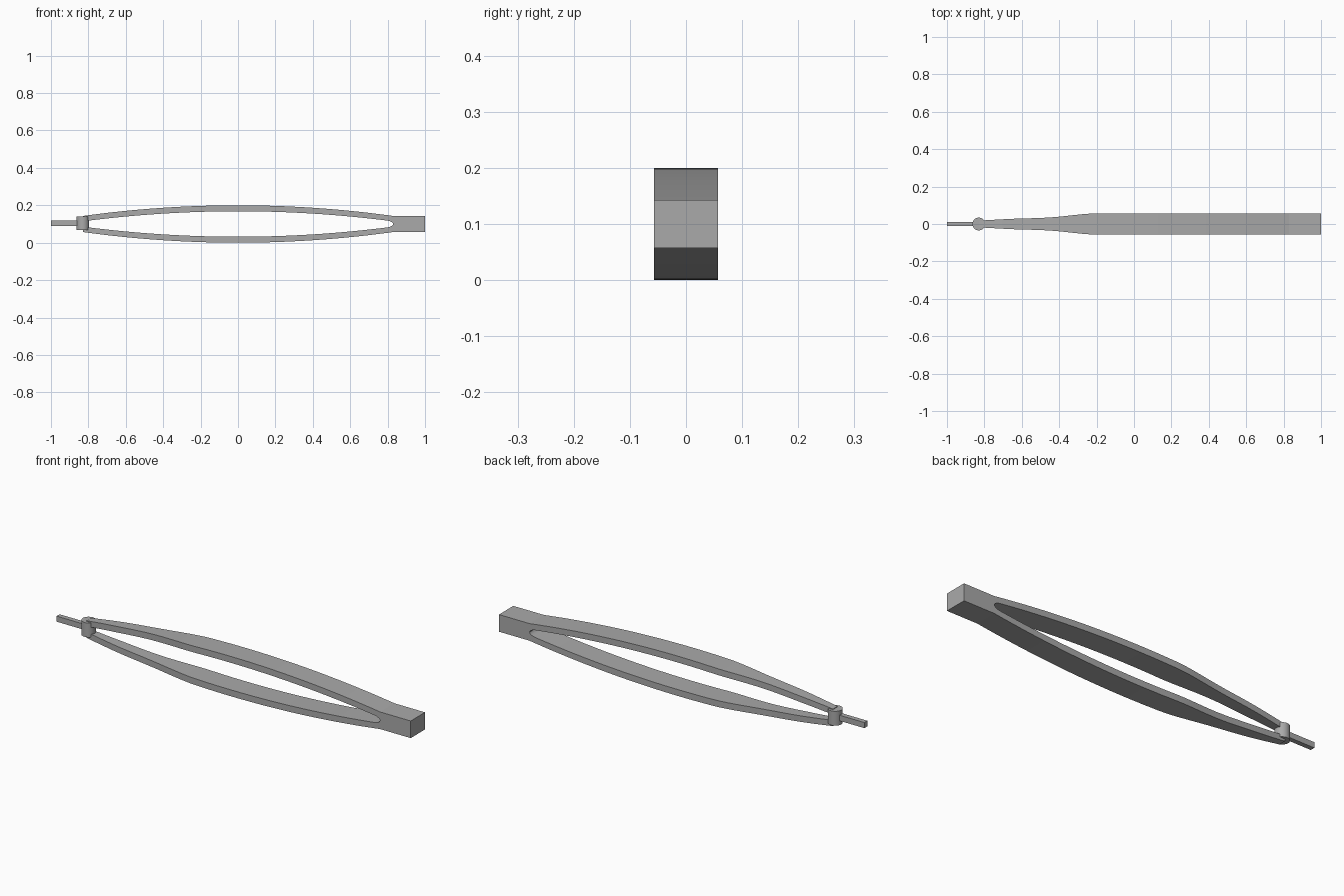
import bpy
import bmesh

MID = 0.1      # height of the centre line
END = 0.83     # half length of the bowed arms

cube = bpy.data.objects.get("Cube")
if cube:
    bpy.data.objects.remove(cube, do_unlink=True)

steel = bpy.data.materials.new("brushed_grey")
steel.use_nodes = True
grey = (0.4, 0.4, 0.4, 1)
steel.diffuse_color = grey
steel.node_tree.nodes["Principled BSDF"].inputs["Base Color"].default_value = grey


def finish(obj):
    obj.data.materials.append(steel)
    bpy.ops.object.select_all(action="DESELECT")
    obj.select_set(True)
    bpy.context.view_layer.objects.active = obj
    bpy.ops.object.shade_smooth_by_angle(angle=0.5)


def loft(name, sections):
    """Skin rectangular sections given as (x, half_width, z_low, z_high)."""
    bm = bmesh.new()
    rings = []
    for x, w, lo, hi in sections:
        corners = ((-w, lo), (w, lo), (w, hi), (-w, hi))
        rings.append([bm.verts.new((x, y, z)) for y, z in corners])
    for a, b in zip(rings, rings[1:]):
        for i in range(4):
            j = (i + 1) % 4
            bm.faces.new((a[i], a[j], b[j], b[i]))
    bm.faces.new(rings[0])
    bm.faces.new(rings[-1])
    bmesh.ops.recalc_face_normals(bm, faces=bm.faces)
    mesh = bpy.data.meshes.new(name)
    bm.to_mesh(mesh)
    bm.free()
    obj = bpy.data.objects.new(name, mesh)
    bpy.context.collection.objects.link(obj)
    finish(obj)


def half_width(x):
    # plan outline: slim at the nib, full width along the handle
    outline = [(-0.83, 0.018), (-0.65, 0.028), (-0.5, 0.032), (-0.42, 0.037),
               (-0.25, 0.055), (-0.2, 0.057), (1, 0.057)]
    for (x0, w0), (x1, w1) in zip(outline, outline[1:]):
        if x <= x1:
            return w0 + (w1 - w0) * (x - x0) / (x1 - x0)
    return outline[-1][1]


def outer(x):
    return 0.043 + 0.057 * (1 - (x / END) ** 2)


def inner(x):
    h = 0.018 + 0.05 * (1 - (x / 0.8) ** 2)
    if x > 0.8:  # rounded crotch of the fork
        h *= max(0, 1 - ((x - 0.8) / 0.03) ** 2) ** 0.5
    return h


# Bowed upper and lower arms
stations = [-END + i * 0.04 for i in range(41)] + [0.8, 0.81, 0.82, 0.827, END]
for name, side in (("upper_arm", 1), ("lower_arm", -1)):
    loft(name, [(x, half_width(x),
                 MID + side * inner(x), MID + side * outer(x)) for x in stations])

# Solid handle block joining the arms
loft("handle_block", [(x, 0.057, MID - 0.043, MID + 0.043) for x in (END, 1)])

# Slim nib
loft("nib", [(x, 0.012, MID + 0.005 - 0.015, MID + 0.005 + 0.013)
             for x in (-1, -END)])

# Round collar holding the arm ends
bpy.ops.mesh.primitive_cylinder_add(vertices=32, radius=0.034, depth=0.072,
                                    location=(-END, 0, MID + 0.004))
collar = bpy.context.object
collar.name = "collar"
finish(collar)
